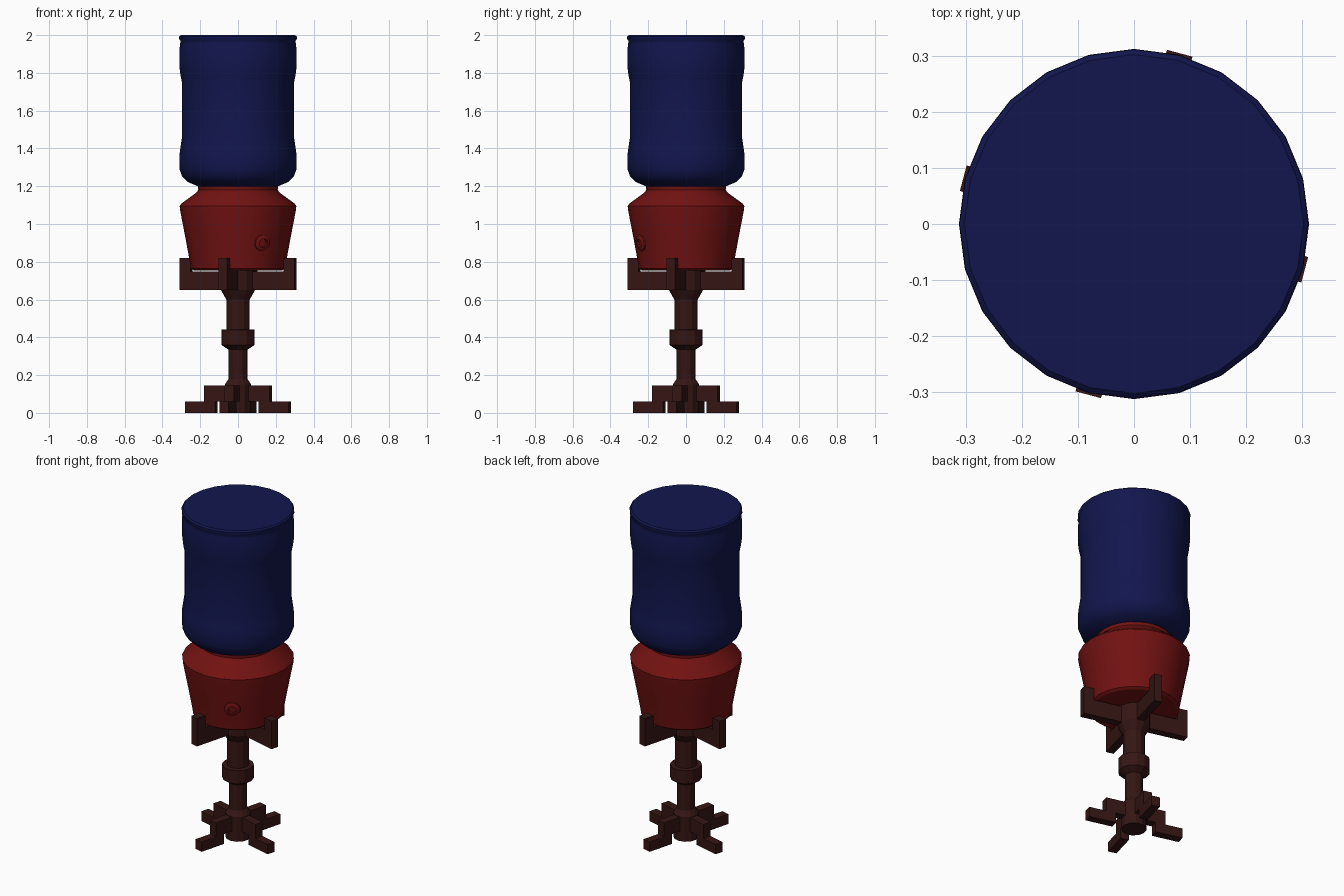
import bpy, math
from mathutils import Matrix

if "Cube" in bpy.data.objects:
    bpy.data.objects.remove(bpy.data.objects["Cube"])


def material(name, rgb):
    m = bpy.data.materials.new(name)
    m.diffuse_color = (*rgb, 1)
    m.use_nodes = True
    m.node_tree.nodes["Principled BSDF"].inputs["Base Color"].default_value = m.diffuse_color
    return m


BLUE = material("dark_blue", (0.006, 0.008, 0.075))
RED = material("dark_red", (0.17, 0.006, 0.006))
WOOD = material("dark_wood", (0.035, 0.008, 0.007))
TURN = math.radians(-15)


def make(name, verts, faces, mat, smooth=0):
    me = bpy.data.meshes.new(name)
    me.from_pydata(verts, [], faces)
    me.materials.append(mat)
    ob = bpy.data.objects.new(name, me)
    bpy.context.collection.objects.link(ob)
    if smooth:
        bpy.ops.object.select_all(action='DESELECT')
        ob.select_set(True)
        bpy.context.view_layer.objects.active = ob
        bpy.ops.object.shade_smooth_by_angle(angle=math.radians(smooth))
    return ob


def lathe(name, profile, sides, mat, smooth=0):
    """Revolve (radius, z) points, bottom to top, with capped ends."""
    verts = [(r * math.cos(2 * math.pi * i / sides), r * math.sin(2 * math.pi * i / sides), z)
             for r, z in profile for i in range(sides)]
    faces = [(k * sides + i, k * sides + (i + 1) % sides,
              (k + 1) * sides + (i + 1) % sides, (k + 1) * sides + i)
             for k in range(len(profile) - 1) for i in range(sides)]
    faces.append(tuple(reversed(range(sides))))
    last = (len(profile) - 1) * sides
    faces.append(tuple(range(last, last + sides)))
    return make(name, verts, faces, mat, smooth)


def bracket(name, outline, width, angle, mat):
    """Extrude an (r, z) outline sideways and turn it about z."""
    n = len(outline)
    verts = [(r, s * width / 2, z) for s in (-1, 1) for r, z in outline]
    faces = [tuple(range(n)), tuple(reversed(range(n, 2 * n)))]
    faces += [(i, i + n, (i + 1) % n + n, (i + 1) % n) for i in range(n)]
    ob = make(name, verts, faces, mat)
    ob.data.transform(Matrix.Rotation(angle, 4, 'Z'))
    return ob


# Water bottle
lathe("bottle", [(0.20, 1.195), (0.225, 1.205), (0.265, 1.222), (0.295, 1.25), (0.31, 1.29),
                 (0.311, 1.36), (0.304, 1.41), (0.297, 1.455), (0.297, 1.75), (0.305, 1.79),
                 (0.311, 1.84), (0.311, 1.92), (0.306, 1.955), (0.305, 1.97), (0.312, 1.98),
                 (0.311, 1.992), (0.302, 2.0)], 24, BLUE, 40)

# Dispenser pot
lathe("pot", [(0.235, 0.755), (0.25, 0.765), (0.255, 0.80), (0.279, 0.93), (0.306, 1.07),
              (0.309, 1.095), (0.30, 1.108), (0.222, 1.165), (0.21, 1.18), (0.212, 1.198)],
      24, RED, 30)

# Tap socket on the pot's front right
tap = lathe("tap_socket", [(0.05, -0.03), (0.045, 0.004), (0.03, 0.012),
                           (0.024, 0.012), (0.022, -0.002)], 10, RED, 30)
az = math.atan2(-0.24, 0.13)
tap.data.transform(Matrix.Translation((0.272 * math.cos(az), 0.272 * math.sin(az), 0.90))
                   @ Matrix.Rotation(az, 4, 'Z') @ Matrix.Rotation(math.radians(100), 4, 'Y'))

# Turned column with collar
lathe("column", [(0.07, 0.0), (0.07, 0.15), (0.05, 0.18), (0.05, 0.335), (0.088, 0.36),
                 (0.088, 0.44), (0.062, 0.442), (0.062, 0.60), (0.09, 0.65), (0.09, 0.757)],
      12, WOOD)

# Cradle arms and stepped feet
arm = [(0.0, 0.65), (0.315, 0.65), (0.315, 0.82), (0.255, 0.82), (0.255, 0.748), (0.0, 0.748)]
foot = [(0.05, 0.14), (0.05, 0.06), (0.12, 0.06), (0.12, 0.0), (0.283, 0.0),
        (0.283, 0.06), (0.18, 0.06), (0.18, 0.145), (0.05, 0.145)]
for i in range(4):
    a = TURN + i * math.pi / 2
    bracket(f"cradle_arm_{i + 1}", arm, 0.047, a, WOOD)
    bracket(f"foot_{i + 1}", foot[1:], 0.05, a, WOOD)
